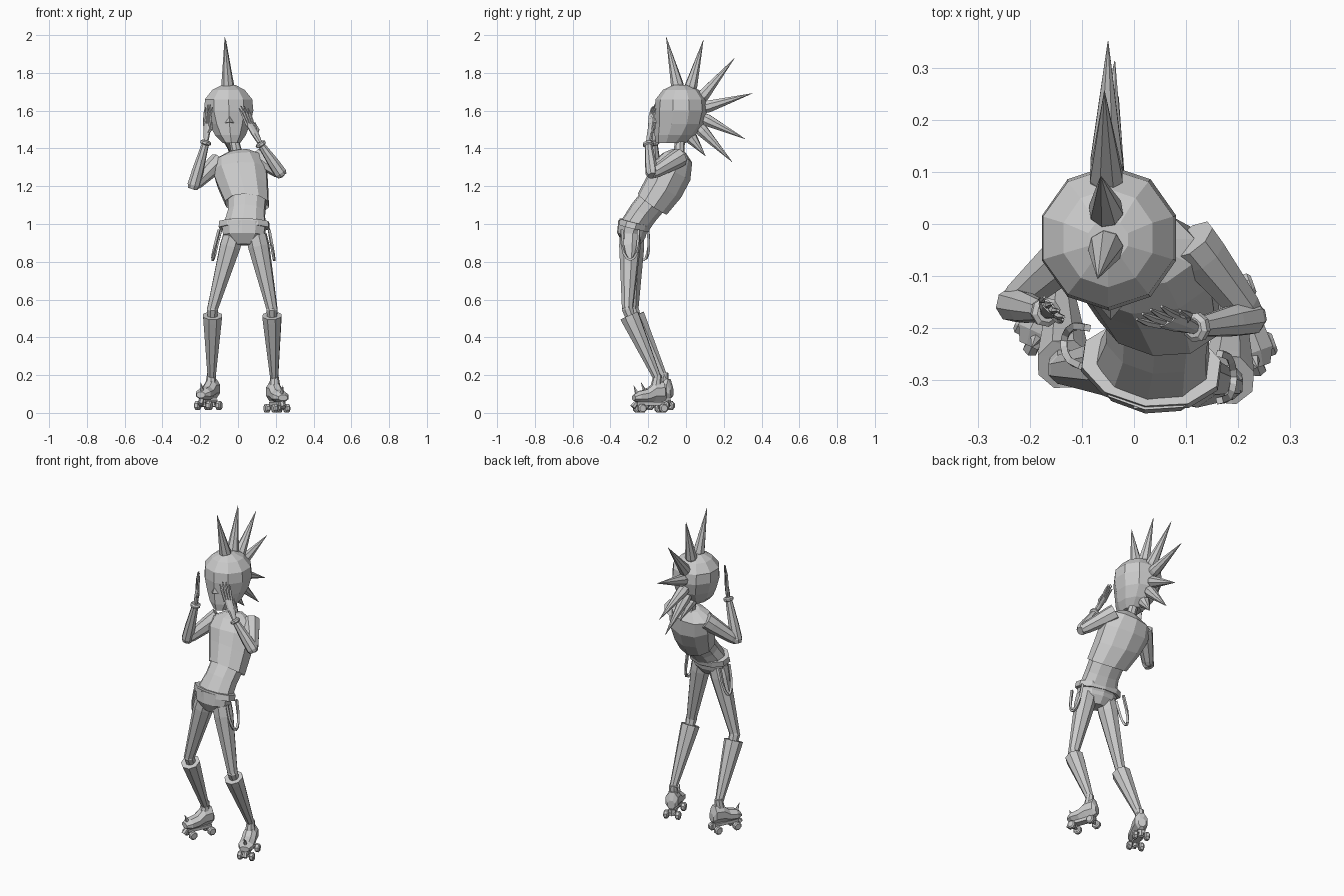
import bpy, bmesh, math
from mathutils import Vector, Matrix, Euler

old = bpy.data.objects.get("Cube")
if old:
    bpy.data.objects.remove(old, do_unlink=True)

grey = bpy.data.materials.new("plain_grey")
grey.use_nodes = True
GREY = (0.6, 0.6, 0.6, 1)
grey.diffuse_color = GREY
grey.node_tree.nodes["Principled BSDF"].inputs["Base Color"].default_value = GREY


def finish(name, bm):
    bmesh.ops.recalc_face_normals(bm, faces=bm.faces)
    mesh = bpy.data.meshes.new(name)
    bm.to_mesh(mesh)
    bm.free()
    mesh.materials.append(grey)
    ob = bpy.data.objects.new(name, mesh)
    bpy.context.collection.objects.link(ob)
    return ob


def skin(bm, rings):
    """Bridge rings of points with quads and cap both ends."""
    vs = [[bm.verts.new(p) for p in r] for r in rings]
    n = len(vs[0])
    for a, b in zip(vs, vs[1:]):
        for i in range(n):
            j = (i + 1) % n
            bm.faces.new((a[i], a[j], b[j], b[i]))
    bm.faces.new(vs[0][::-1])
    bm.faces.new(vs[-1])


def loft(name, sections, n=10, start=0.5):
    """Sections are x, y, z, rx, ry, pitch, roll, yaw (degrees)."""
    rings = []
    for x, y, z, rx, ry, *ang in sections:
        rot = Euler([math.radians(a) for a in ang] or (0, 0, 0)).to_matrix()
        steps = [2 * math.pi * (i + start) / n for i in range(n)]
        rings.append([Vector((x, y, z)) + rot @ Vector((rx * math.cos(t), ry * math.sin(t), 0))
                      for t in steps])
    bm = bmesh.new()
    skin(bm, rings)
    return finish(name, bm)


def tube(name, pts, radii, n=8, bm=None):
    """Tapered tube through the points."""
    pts = [Vector(p) for p in pts]
    rings = []
    for i, p in enumerate(pts):
        d = pts[min(i + 1, len(pts) - 1)] - pts[max(i - 1, 0)]
        q = d.to_track_quat('Z', 'Y')
        rings.append([p + q @ Vector((radii[i] * math.cos(a), radii[i] * math.sin(a), 0))
                      for a in (2 * math.pi * (k + 0.5) / n for k in range(n))])
    own = bm is None
    bm = bm or bmesh.new()
    skin(bm, rings)
    if own:
        return finish(name, bm)


# Head, nose and neck
loft("head", [(-.035, -.08, 1.43, .05, .08), (-.04, -.058, 1.47, .085, .108),
              (-.045, -.035, 1.53, .115, .13), (-.048, -.027, 1.6, .136, .14),
              (-.05, -.027, 1.66, .132, .134), (-.05, -.027, 1.71, .09, .095),
              (-.05, -.03, 1.735, .04, .04)])
bm = bmesh.new()
base = [bm.verts.new(p) for p in ((-.07, -.155, 1.535), (-.02, -.155, 1.535), (-.045, -.15, 1.595))]
tip = bm.verts.new((-.045, -.185, 1.54))
bm.faces.new(base)
for i in range(3):
    bm.faces.new((base[i], base[(i + 1) % 3], tip))
finish("nose", bm)
tube("neck", [(.005, -.04, 1.33), (-.03, -.03, 1.48)], (.03, .026))

# Crest of seven spikes: base y, z then tip x, y, z
crest = [(-.04, 1.71, -.07, -.105, 1.99), (.02, 1.705, -.064, .092, 1.975),
         (.075, 1.66, -.057, .256, 1.877), (.095, 1.615, -.05, .352, 1.692),
         (.09, 1.56, -.037, .314, 1.45), (.07, 1.51, -.03, .245, 1.328),
         (.02, 1.465, -.03, .103, 1.36)]
for k, (by, bz, tx, ty, tz) in enumerate(crest):
    a, b = Vector((-.053, by, bz)), Vector((tx, ty, tz))
    tube("hair_spike_%d" % (k + 1), [a - (b - a) * .08, a.lerp(b, .1), b], (.028, .034, .0008))

# Torso, leaning back from the hips
loft("midriff", [(.032, -.285, .97, .118, .078, -20, 0, -8),
                 (.045, -.225, 1.06, .102, .078, -35, 0, -8),
                 (.05, -.16, 1.14, .105, .08, -37, 0, -8)])
loft("shirt", [(.048, -.165, 1.12, .1, .075, -37, 0, -8),
               (.048, -.178, 1.105, .12, .095, -36, 0, -8),
               (.025, -.115, 1.2, .14, .108, -34, 0, -8),
               (.01, -.075, 1.28, .15, .11, -26, -4, -6),
               (-.005, -.045, 1.35, .128, .082, -18, -8, -4),
               (0, -.04, 1.385, .06, .04, -12, -8, 0)])

# Hips, belt and buckle
loft("hips", [(.035, -.29, .89, .06, .045, -5, 0, -8), (.032, -.29, .94, .115, .077, -10, 0, -8),
              (.032, -.28, 1.0, .122, .082, -16, 0, -8)])
loft("belt", [(.033, -.277, .978, .125, .07, -14, 0, -8), (.033, -.277, .978, .14, .085, -14, 0, -8),
              (.033, -.269, 1.01, .138, .085, -14, 0, -8), (.033, -.269, 1.01, .11, .07, -14, 0, -8)])
bm = bmesh.new()
bmesh.ops.create_cube(bm, size=1, matrix=Matrix.Translation((.022, -.347, 1.0))
                      @ Matrix.Diagonal((.045, .018, .035, 1)))
finish("belt_buckle", bm)


# Hanging hip straps
def strap(name, front, back, bottom):
    f, b, low = Vector(front), Vector(back), Vector(bottom)
    mid = (f + b) / 2
    pts = []
    for i in range(9):
        t = math.pi * i / 8
        pts.append(mid + (f - mid) * math.cos(t) + (low - mid) * math.sin(t) ** .7)
    tube(name, pts, [.009] * 9, 4)


strap("right_strap", (-.10, -.275, .97), (-.09, -.2, .97), (-.135, -.225, .81))
strap("left_strap", (.165, -.34, .97), (.165, -.25, .97), (.192, -.295, .81))


# Skates, with the toe along local -y
def skate(side, ankle, turn, lift):
    bm = bmesh.new()
    shoe = [(.045, .022, .07, .12), (.03, .036, .06, .165), (-.02, .038, .06, .16),
            (-.06, .04, .055, .125), (-.105, .042, .055, .115), (-.135, .026, .065, .095)]
    rings = []
    for y, w, lo, hi in shoe:
        c, h = (lo + hi) / 2, (hi - lo) / 2
        rings.append([(w * 1.08 * math.cos(a), y, c + h * 1.08 * math.sin(a))
                      for a in (math.pi * (k + .5) / 4 for k in range(8))])
    skin(bm, rings)
    tube("", [(0, -.01, .13), (0, 0, .2)], (.03, .022), 8, bm)
    # sole plate, axles and wheels
    bmesh.ops.create_cube(bm, size=1, matrix=Matrix.Translation((0, -.045, .048))
                          @ Matrix.Diagonal((.04, .15, .018, 1)))
    for y in (.02, -.1):
        tube("", [(-.04, y, .024), (.04, y, .024)], (.007, .007), 6, bm)
        tube("", [(0, y, .02), (0, y, .055)], (.014, .014), 6, bm)
        for s in (-1, 1):
            tube("", [(s * .02, y, .024), (s * .026, y, .024), (s * .042, y, .024), (s * .048, y, .024)],
                 (.018, .025, .025, .018), 8, bm)
    # toe stopper and toe spike
    tube("", [(0, -.12, .055), (0, -.14, .03)], (.012, .016), 6, bm)
    tube("", [(0, -.115, .1), (0, -.135, .145)], (.012, .0008), 5, bm)
    ob = finish(side + "_skate", bm)
    ob.location = (ankle[0], ankle[1], lift)
    ob.rotation_euler = (0, 0, math.radians(turn))


# Legs, boots and skates
legs = [("right", (-.025, -.275, .94), (-.135, -.28, .55), (-.14, -.115, .18), -25, .015),
        ("left", (.098, -.295, .94), (.18, -.31, .55), (.192, -.15, .18), 20, 0)]
for side, hip, knee, ankle, turn, lift in legs:
    h, k, a = Vector(hip), Vector(knee), Vector(ankle)
    tube(side + "_thigh", [h, h.lerp(k, .15), h.lerp(k, .6), k], (.056, .058, .043, .03))
    top = k + Vector((0, .01, -.035))
    shin = a - top
    tube(side + "_knee", [k + Vector((0, 0, .02)), k, top + shin * .12], (.025, .032, .024))
    tube(side + "_boot", [top + shin * .06, top + shin * .005, top, top + shin * .08, a],
         (.03, .036, .054, .052, .022))
    skate(side, ankle, turn, lift)

# Arms, bracelets and hands raised to the face
arms = [("right", (-.105, -.04, 1.33), (-.236, -.155, 1.2), (-.168, -.17, 1.44),
         (-.163, -.16, 1.53), (-.152, -.16, 1.64), (.7, -.7, 0)),
        ("left", (.11, -.03, 1.355), (.228, -.18, 1.265), (.115, -.2, 1.43),
         (.062, -.185, 1.53), (.022, -.168, 1.63), (.88, .45, 0))]
for side, sh, el, wr, kn, tips, spread in arms:
    s, e, w, k, t, across = (Vector(v) for v in (sh, el, wr, kn, tips, spread))
    tube(side + "_upper_arm", [s, s.lerp(e, .2), s.lerp(e, .85), e], (.05, .048, .034, .026))
    tube(side + "_forearm", [e - (w - e) * .06, e + (w - e) * .03, e.lerp(w, .35), w],
         (.026, .034, .031, .018))
    # bracelet band
    d = (w - e).normalized()
    tube(side + "_bracelet", [w - d * .022, w - d * .016, w - d * .004, w + d * .002],
         (.02, .029, .029, .02))
    # flat palm, four fingers and a thumb
    bm = bmesh.new()
    normal = across.cross(k - w).normalized()
    rings = []
    for f, half, thick in ((0, .014, .012), (.45, .023, .012), (1, .025, .009)):
        c = w.lerp(k, f)
        rings.append([c + across * half * math.cos(a) + normal * thick * math.sin(a)
                      for a in (math.pi * (i + .5) / 4 for i in range(8))])
    skin(bm, rings)
    for i in range(4):
        off = across * (i - 1.5)
        root, end = k + off * .013, t + off * .018 - (t - k) * (.18 * abs(i - 1.5) / 1.5)
        tube("", [root - (t - k) * .1, root.lerp(end, .55) + normal * .003, end],
             (.0075, .007, .003), 5, bm)
    thumb = w.lerp(k, .35)
    tube("", [thumb, thumb + across * .032 + (k - w) * .35, thumb + across * .036 + (k - w) * .75],
         (.009, .008, .003), 5, bm)
    finish(side + "_hand", bm)
